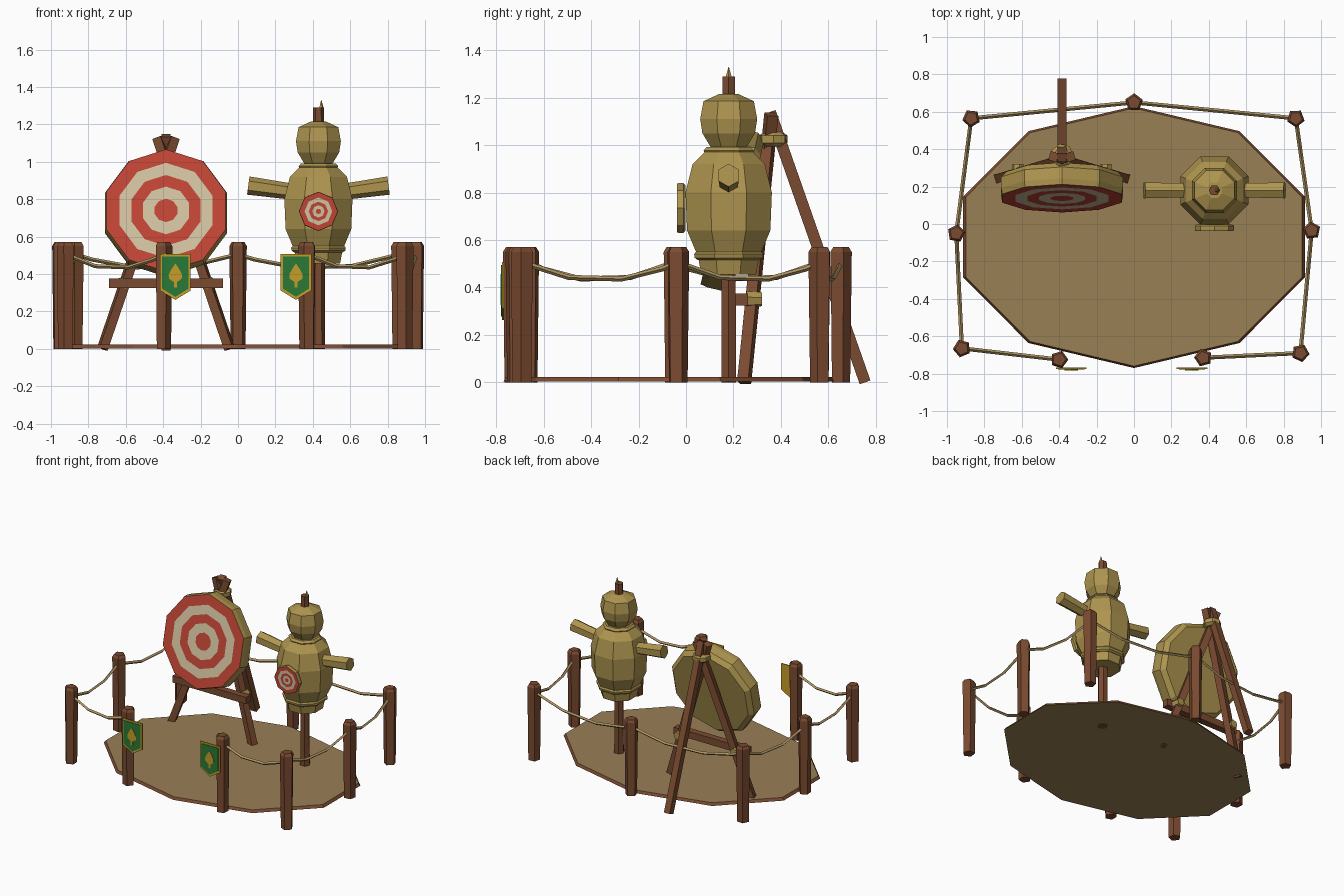
import bpy, bmesh, math
from math import cos, sin, pi, radians
from mathutils import Matrix, Vector

cube = bpy.data.objects.get("Cube")
if cube:
    bpy.data.objects.remove(cube)


def material(name, r, g, b):
    rgb = [(c / 255) ** 2.2 for c in (r, g, b)] + [1]
    m = bpy.data.materials.new(name)
    m.use_nodes = True
    m.diffuse_color = rgb
    m.node_tree.nodes["Principled BSDF"].inputs["Base Color"].default_value = rgb
    return m


WOOD = material("brown wood", 122, 76, 52)
STRAW = material("straw", 172, 147, 80)
SAND = material("sandy ground", 152, 127, 86)
ROPE = material("rope", 172, 147, 98)
RED = material("target red", 190, 70, 56)
CREAM = material("target cream", 208, 192, 158)
GREEN = material("banner green", 46, 120, 58)
GOLD = material("banner gold", 196, 156, 44)


def finish(name, bm, mats, matrix=Matrix()):
    bmesh.ops.recalc_face_normals(bm, faces=bm.faces)
    mesh = bpy.data.meshes.new(name)
    bm.to_mesh(mesh)
    bm.free()
    for m in mats:
        mesh.materials.append(m)
    obj = bpy.data.objects.new(name, mesh)
    obj.matrix_world = matrix
    bpy.context.scene.collection.objects.link(obj)
    return obj


def lathe(name, profile, sides, mats, bands=None, matrix=Matrix(), phase=0.0):
    """Faceted capped solid from (radius, height) rings; bands = material per ring gap, then the last cap."""
    bm = bmesh.new()
    rings = [[bm.verts.new((r * cos(phase + 2 * pi * i / sides),
                            r * sin(phase + 2 * pi * i / sides), z))
              for i in range(sides)] for r, z in profile]
    bands = bands or [0] * len(profile)
    bm.faces.new(rings[0])
    for low, high, band in zip(rings, rings[1:], bands):
        for i in range(sides):
            j = (i + 1) % sides
            bm.faces.new((low[i], low[j], high[j], high[i])).material_index = band
    bm.faces.new(rings[-1]).material_index = bands[-1]
    return finish(name, bm, mats, matrix)


def beam(name, start, end, r0, r1, sides, mat, phase=pi / 4):
    a, b = Vector(start), Vector(end)
    turn = (b - a).to_track_quat('Z', 'Y').to_matrix().to_4x4()
    return lathe(name, [(r0, 0), (r1, (b - a).length)], sides, [mat],
                 matrix=Matrix.Translation(a) @ turn, phase=phase)


def plate(name, outline, origin, front, back, mat):
    bm = bmesh.new()
    ox, oz = origin
    face = bm.faces.new([bm.verts.new((ox + x, front, oz + z)) for x, z in outline])
    ext = bmesh.ops.extrude_face_region(bm, geom=[face])
    verts = [v for v in ext["geom"] if isinstance(v, bmesh.types.BMVert)]
    bmesh.ops.translate(bm, verts=verts, vec=(0, back - front, 0))
    bm.faces.ensure_lookup_table()
    return finish(name, bm, [mat])


# Ground: ten-sided sand bed with a wooden rim
ground = lathe("ground", [(1, 0.003), (0.985, 0.022)], 10, [WOOD, SAND], [0, 1],
               Matrix.Translation((0, -0.07, 0)) @ Matrix.Diagonal((0.96, 0.70, 1, 1)), pi / 2)
for poly in ground.data.polygons:
    if len(poly.vertices) == 10:
        poly.material_index = 1

# Fence posts, open at the front
POSTS = [(-0.40, -0.725), (-0.92, -0.665), (-0.95, -0.05), (-0.87, 0.565), (0, 0.65),
         (0.865, 0.565), (0.95, -0.035), (0.89, -0.69), (0.37, -0.715)]
for n, (x, y) in enumerate(POSTS):
    lathe("fence_post", [(0.042, 0), (0.049, 0.55), (0.036, 0.57)], 5, [WOOD],
          matrix=Matrix.Translation((x, y, 0)), phase=0.7 * n)

# Sagging ropes between neighbouring posts
for (ax, ay), (bx, by) in zip(POSTS, POSTS[1:]):
    curve = bpy.data.curves.new("fence_rope", 'CURVE')
    curve.dimensions = '3D'
    curve.bevel_depth = 0.011
    curve.bevel_resolution = 0
    spline = curve.splines.new('POLY')
    spline.points.add(4)
    spline.use_smooth = False
    for point, t in zip(spline.points, (0, 0.1, 0.36, 0.7, 1)):
        sag = 0.3 * t * (1 - t)
        point.co = (ax + (bx - ax) * t, ay + (by - ay) * t, 0.505 - sag, 1)
    curve.materials.append(ROPE)
    bpy.context.scene.collection.objects.link(bpy.data.objects.new("fence_rope", curve))

# Shield banners with a leaf emblem
shield = [(-0.082, 0.11), (0.082, 0.11), (0.082, -0.085), (0, -0.135), (-0.082, -0.085)]
half_leaf = [(0.008, -0.07), (0.008, -0.04), (0.034, -0.022), (0.036, 0.0), (0.02, 0.03)]
leaf = half_leaf + [(0, 0.06)] + [(-x, z) for x, z in reversed(half_leaf)]
for x in (-0.335, 0.31):
    plate("banner_border", shield, (x, 0.397), -0.775, -0.767, GOLD)
    plate("banner_field", [(u * 0.86, w * 0.88) for u, w in shield], (x, 0.397), -0.779, -0.774, GREEN)
    plate("banner_leaf", leaf, (x, 0.397), -0.782, -0.778, GOLD)


# Ringed straw targets
def target(name, center, radius, depth, tilt, sides, rings):
    profile = [(radius * 0.93, -depth), (radius * 1.02, -depth * 0.75),
               (radius * 1.02, -depth * 0.25), (radius, 0)]
    profile += [(radius * k, 0) for k in rings]
    bands = [0, 0, 0, 1, 2, 1, 2, 1]
    turn = Matrix.Rotation(radians(90 - tilt), 4, 'X')
    return lathe(name, profile, sides, [STRAW, RED, CREAM], bands,
                 Matrix.Translation(center) @ turn, pi / 2)


TX = -0.385
target("large_target", (TX, 0.137, 0.74), 0.335, 0.125, 13, 10, (0.78, 0.58, 0.39, 0.19))
target("chest_target", (0.43, -0.037, 0.735), 0.103, 0.035, 0, 8, (0.72, 0.5, 0.32, 0.14))

# Tripod stand with crossbar and lashings
for side in (-1, 1):
    beam("tripod_front_leg", (TX + side * 0.34, 0.245, 0), (TX - side * 0.045, 0.36, 1.13),
         0.034, 0.034, 4, WOOD)
    beam("crossbar_lashing", (TX + side * 0.235, 0.255, 0.35), (TX + side * 0.235, 0.32, 0.35),
         0.036, 0.03, 6, STRAW)
beam("tripod_back_leg", (TX, 0.755, 0), (TX, 0.355, 1.14), 0.034, 0.034, 4, WOOD)
beam("crossbar", (TX - 0.305, 0.235, 0.35), (TX + 0.305, 0.235, 0.35), 0.036, 0.036, 4, WOOD)
lathe("tripod_lashing", [(0.04, 0), (0.062, 0.015), (0.062, 0.045), (0.04, 0.06)], 7, [STRAW],
      matrix=Matrix.Translation((TX, 0.368, 0.995)))

# Straw dummy on a pole
DX, DY = 0.43, 0.18
stand = Matrix.Translation((DX, DY, 0))
flat = pi / 8
lathe("dummy_pole", [(0.036, 0), (0.03, 1.29)], 6, [WOOD], matrix=stand)
lathe("dummy_body", [(0.125, 0.455), (0.14, 0.53), (0.19, 0.64), (0.197, 0.8), (0.165, 0.92),
                     (0.095, 0.985)], 8, [STRAW], matrix=stand, phase=flat)
lathe("dummy_head", [(0.078, 0.985), (0.12, 1.05), (0.13, 1.11), (0.115, 1.185), (0.045, 1.215)],
      8, [STRAW], matrix=stand, phase=flat)
lathe("waist_rope", [(0.14, 0.515), (0.155, 0.525), (0.158, 0.54), (0.15, 0.55)], 8, [STRAW],
      matrix=stand, phase=flat)
lathe("neck_rope", [(0.11, 0.968), (0.115, 0.977), (0.1, 0.992)], 8, [STRAW],
      matrix=stand, phase=flat)
lathe("straw_tuft", [(0.014, 1.285), (0.001, 1.33)], 5, [STRAW],
      matrix=Matrix.Translation((DX + 0.015, DY, 0)))
for side in (-1, 1):
    beam("dummy_arm", (DX + side * 0.1, DY, 0.835), (DX + side * 0.375, DY, 0.873),
         0.042, 0.049, 6, STRAW, pi / 2)
